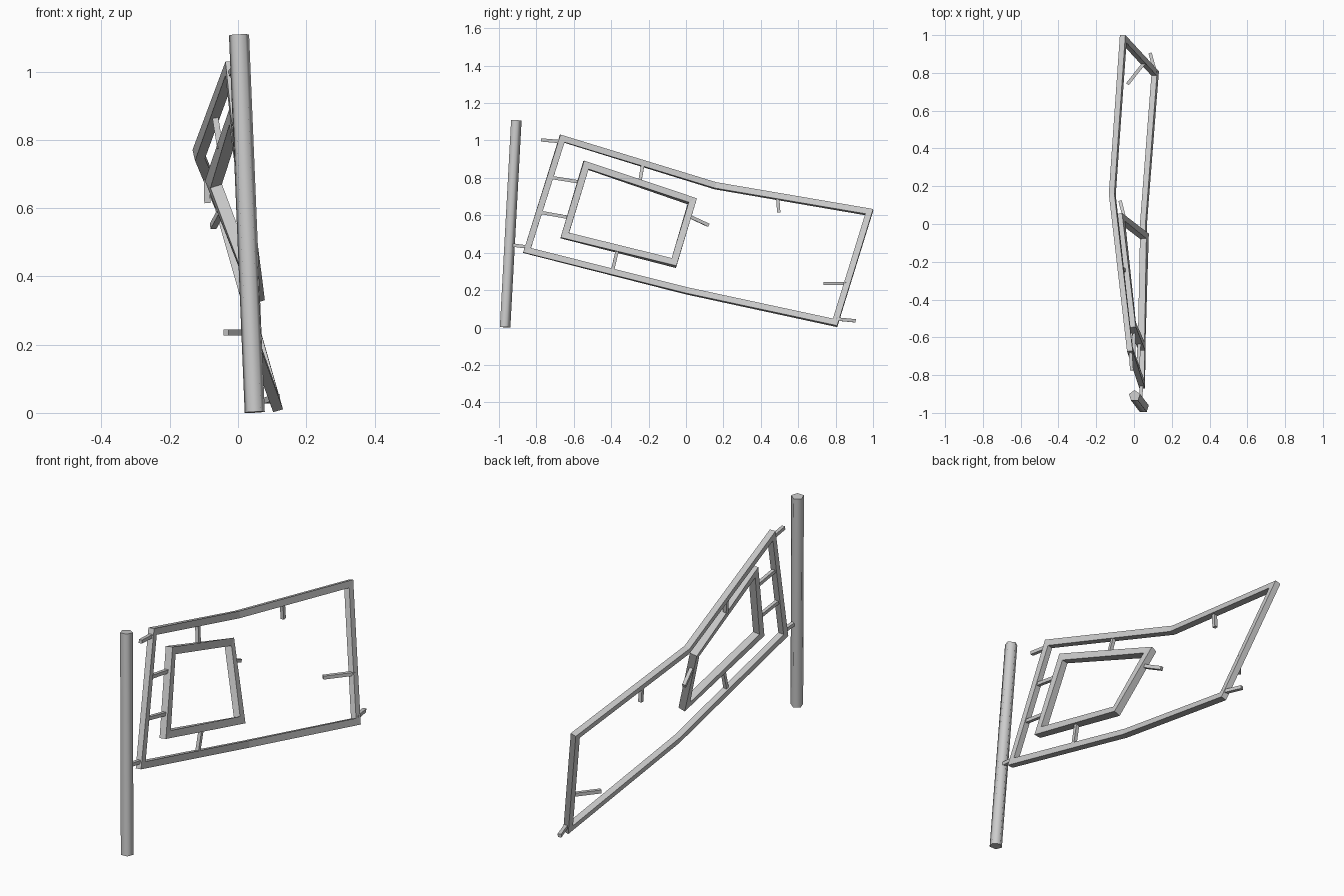
import bpy, bmesh, math
from mathutils import Vector as V

if "Cube" in bpy.data.objects:
    bpy.data.objects.remove(bpy.data.objects["Cube"])


def finish(name, bm):
    bmesh.ops.recalc_face_normals(bm, faces=bm.faces)
    me = bpy.data.meshes.new(name)
    bm.to_mesh(me)
    bm.free()
    ob = bpy.data.objects.new(name, me)
    bpy.context.collection.objects.link(ob)
    return ob


def mitred_frame(name, pts, width, depth):
    """Closed loop of rectangular bars with mitred corners."""
    pts = [V(p) for p in pts]
    n = len(pts)
    mean = sum((pts[i].cross(pts[(i + 1) % n]) for i in range(n)), V()).normalized()
    bm = bmesh.new()
    rings = []
    for i, p in enumerate(pts):
        a = (p - pts[i - 1]).normalized()
        b = (pts[(i + 1) % n] - p).normalized()
        nor = a.cross(b).normalized() if a.dot(b) < 0.8 else mean
        if nor.dot(mean) < 0:
            nor = -nor
        t = (a + b).normalized()
        side = nor.cross(t).normalized() * (width / 2 / max(t.dot(a), 0.3))
        up = nor * depth / 2
        rings.append([bm.verts.new(p + side * s + up * u)
                      for s, u in ((1, 1), (1, -1), (-1, -1), (-1, 1))])
    for i in range(n):
        r, q = rings[i], rings[(i + 1) % n]
        for k in range(4):
            m = (k + 1) % 4
            bm.faces.new((r[k], r[m], q[m], q[k]))
    return finish(name, bm)


def rod(name, a, b, radius, sides, spin=0.0):
    """Straight prism between two points."""
    a, b = V(a), V(b)
    d = b - a
    ref = V((0, 1, 0)) if abs(d.normalized().z) > 0.8 else V((0, 0, 1))
    w = d.normalized()
    v = (ref - w * ref.dot(w)).normalized()
    u = v.cross(w)
    bm = bmesh.new()
    rings = []
    for c in (a, b):
        rings.append([bm.verts.new(c + radius * (v * math.cos(g) + u * math.sin(g)))
                      for g in (spin + math.tau * k / sides for k in range(sides))])
    for k in range(sides):
        m = (k + 1) % sides
        bm.faces.new((rings[0][k], rings[0][m], rings[1][m], rings[1][k]))
    for r in rings:
        bm.faces.new(r)
    return finish(name, bm)


# Leaning five-sided post, smooth around its sides
post = rod("post", (0.049, -0.97, 0.002), (0.003, -0.91, 1.108), 0.031, 5)
bpy.context.view_layer.objects.active = post
post.select_set(True)
bpy.ops.object.shade_smooth_by_angle(angle=math.radians(80))

# Outer frame with a bend in its long rails
mitred_frame("outer_frame", [
    (-0.022, -0.662, 1.010), (-0.115, 0.157, 0.758), (-0.057, 0.980, 0.617),
    (0.112, 0.797, 0.025), (0.050, 0.0, 0.197), (0.042, -0.850, 0.412)], 0.033, 0.03)

# Inner frame
mitred_frame("inner_frame", [
    (-0.008, -0.535, 0.868), (-0.072, 0.033, 0.675),
    (0.055, -0.065, 0.345), (0.040, -0.648, 0.492)], 0.036, 0.036)

# Square struts joining the frames, and loose stubs
stubs = {
    "upper_hinge": ((-0.012, -0.775, 1.003), (-0.02, -0.66, 0.993)),
    "lower_hinge": ((0.035, -0.935, 0.442), (0.040, -0.845, 0.43)),
    "left_strut_upper": ((0.0, -0.725, 0.803), (0.0, -0.57, 0.778)),
    "left_strut_lower": ((0.02, -0.785, 0.617), (0.028, -0.625, 0.588)),
    "top_strut": ((-0.068, -0.23, 0.875), (-0.052, -0.248, 0.775)),
    "bottom_strut": ((0.048, -0.367, 0.415), (0.046, -0.395, 0.295)),
    "inner_stub": ((-0.045, 0.01, 0.598), (-0.073, 0.12, 0.547)),
    "top_stub": ((-0.091, 0.49, 0.70), (-0.09, 0.496, 0.615)),
    "side_stub": ((0.06, 0.86, 0.235), (-0.035, 0.74, 0.235)),
    "corner_stub": ((0.114, 0.80, 0.046), (0.085, 0.905, 0.036)),
}
for name, (a, b) in stubs.items():
    rod(name, a, b, 0.0125, 4, math.pi / 4)
